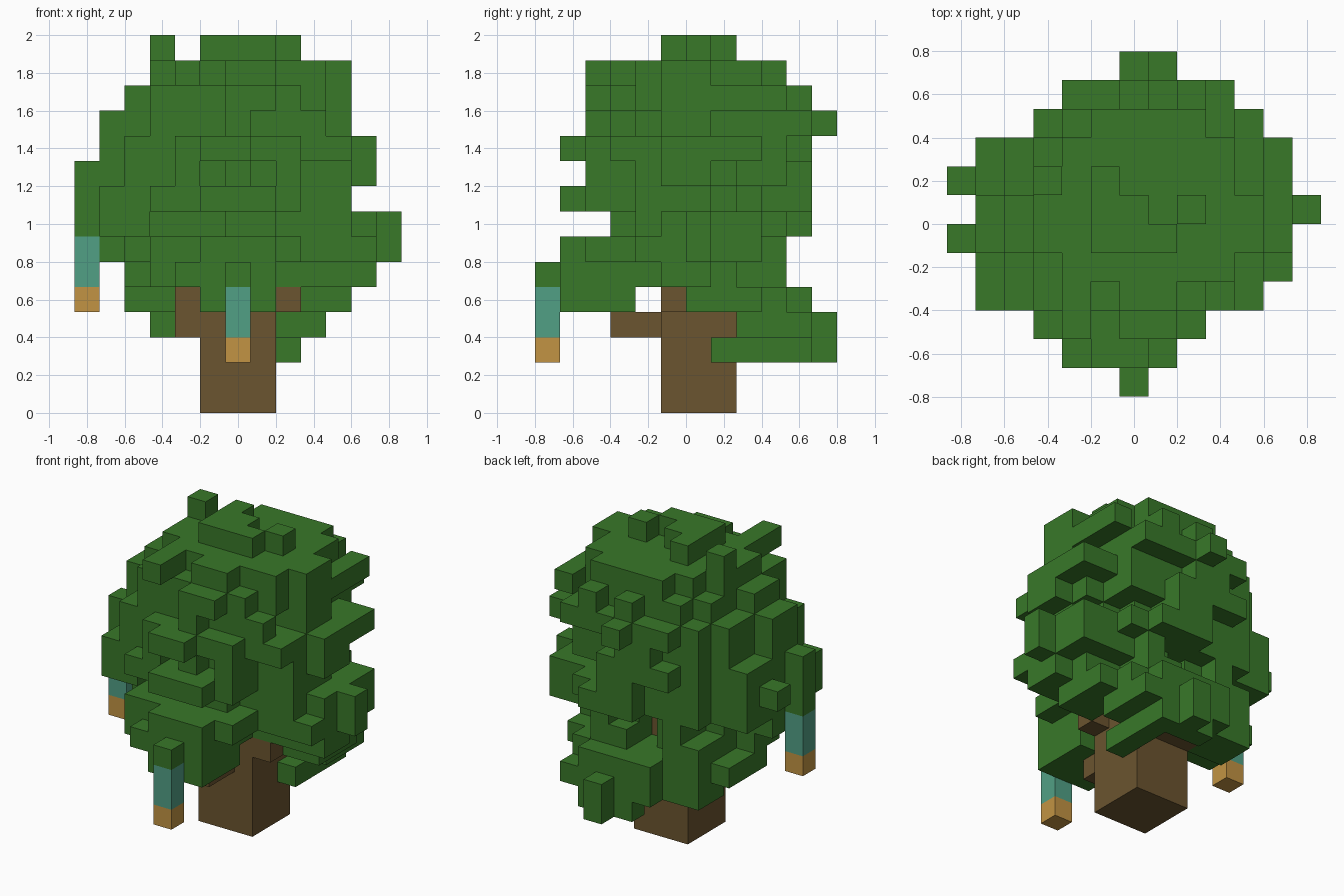
import bpy
import bmesh
import random
from mathutils import Vector

random.seed(7)
CELL = 2 / 15
ORIGIN = Vector((-6.5 * CELL, -6 * CELL, 0))

old = bpy.data.objects.get("Cube")
if old:
    bpy.data.objects.remove(old, do_unlink=True)


def make_material(name, colour):
    mat = bpy.data.materials.new(name)
    mat.use_nodes = True
    mat.diffuse_color = (*colour, 1)
    node = mat.node_tree.nodes["Principled BSDF"]
    node.inputs["Base Color"].default_value = (*colour, 1)
    return mat


leaf_green = make_material("leaf green", (0.040, 0.188, 0.022))
bark_brown = make_material("bark brown", (0.146, 0.089, 0.029))
lantern_teal = make_material("lantern teal", (0.083, 0.35, 0.235))
lantern_amber = make_material("lantern amber", (0.54, 0.295, 0.057))


def block(i, j, k):
    """Cells of a box; each argument is one index or a (first, last) pair."""
    spans = [a if isinstance(a, tuple) else (a, a) for a in (i, j, k)]
    ri, rj, rk = [range(a, b + 1) for a, b in spans]
    return {(x, y, z) for x in ri for y in rj for z in rk}


def build_cells(name, cells, mat, hidden=()):
    """Skin a set of cells with faces only where they are exposed."""
    bm = bmesh.new()
    corners = {}

    def vert(p):
        key = tuple(p)
        if key not in corners:
            corners[key] = bm.verts.new(ORIGIN + Vector(key) * CELL)
        return corners[key]

    for cell in sorted(cells):
        for axis in range(3):
            u, v = (axis + 1) % 3, (axis + 2) % 3
            for side in (0, 1):
                near = list(cell)
                near[axis] += 2 * side - 1
                if tuple(near) in cells or tuple(near) in hidden:
                    continue
                ring = []
                for du, dv in ((0, 0), (1, 0), (1, 1), (0, 1)):
                    p = list(cell)
                    p[axis] += side
                    p[u] += du
                    p[v] += dv
                    ring.append(vert(p))
                bm.faces.new(ring if side else ring[::-1])
    mesh = bpy.data.meshes.new(name)
    bm.to_mesh(mesh)
    bm.free()
    mesh.materials.append(mat)
    obj = bpy.data.objects.new(name, mesh)
    bpy.context.collection.objects.link(obj)
    return obj


# Plan outline of the crown: x span for each row from front to back
PLAN = [(6, 6), (4, 7), (3, 8), (1, 10), (1, 11), (0, 11),
        (1, 12), (0, 11), (1, 11), (3, 10), (4, 9), (6, 7)]

# Crown layers from the bottom up: x span, y span
FIRST_LAYER = 5
LAYERS = [((2, 11), (0, 9)), ((1, 12), (1, 9)), ((0, 12), (3, 10)),
          ((0, 10), (1, 10)), ((0, 11), (2, 10)), ((1, 11), (1, 10)),
          ((1, 10), (2, 11)), ((2, 10), (2, 10)), ((3, 10), (3, 9))]


def in_plan(cell):
    lo, hi = PLAN[cell[1]]
    return lo <= cell[0] <= hi


def crown_layer(xs, ys, k):
    """A ragged oval of cells, with a tip reaching each end of its spans."""
    cx, cy = sum(xs) / 2, sum(ys) / 2
    rx = (xs[1] - xs[0]) / 2 + 0.1
    ry = (ys[1] - ys[0]) / 2 + 0.1
    cells = set()
    for cell in sorted(block(xs, ys, k)):
        reach = ((cell[0] - cx) / rx) ** 2 + ((cell[1] - cy) / ry) ** 2
        if reach < 1 + random.uniform(-0.22, 0.22):
            cells.add(cell)
    return cells | block(xs, (5, 6), k) | block(6, ys, k)


# Trunk with short branches to each side, forward and back
trunk = block((5, 7), (5, 7), (0, 6))
trunk |= block(4, 5, (3, 4)) | block(8, 5, 4)
trunk |= block(6, (3, 4), 3) | block((5, 6), 8, 3)

# Hanging lanterns, each a teal body over an amber foot
teal = {"front": block(6, 0, (3, 4)), "side": block(0, 5, (5, 6))}
amber = {"front": block(6, 0, 2), "side": block(0, 5, 4)}

# Main crown
crown = set()
for n, (xs, ys) in enumerate(LAYERS):
    crown |= crown_layer(xs, ys, FIRST_LAYER + n)

# Openings that show the trunk and the side lantern
crown -= block((8, 11), (1, 4), 5) | block((9, 11), (1, 3), 6)
crown -= block(6, (8, 9), (5, 6)) | block(5, 9, (5, 6)) | block(4, 10, 7)
crown -= block((1, 2), (1, 4), 5) | block((1, 2), (1, 3), 6)

# Tufts on top and around the sides
crown |= block((5, 7), 5, 14) | block((5, 6), 6, 14) | block(5, 7, 14)
crown |= block(8, 6, 14) | block(3, 7, (13, 14)) | block(4, (2, 3), 13)
crown |= block((10, 11), 8, 10) | block((8, 9), (9, 10), 11)
crown |= block(8, (9, 10), 12) | block(10, (8, 9), 12)
crown |= block((10, 11), 8, (6, 7))
crown |= block((3, 4), 2, 8) | block(8, 2, 9) | block((1, 2), 3, 7)
crown |= block((1, 2), 8, 9) | block((4, 5), 10, 9)

# Low pads of leaves in front and behind
crown |= block((5, 7), (1, 3), 4) | block(4, (1, 2), 5)
crown |= block((3, 7), 3, 5) | block((4, 7), 2, 5)
crown |= block((2, 10), (7, 8), 4) | block((3, 9), 9, 4)
crown |= block((3, 4), (8, 9), 5)
crown |= block((5, 8), 10, 4) | block((2, 3), 6, 4) | block((9, 10), 6, 4)
crown |= block((3, 9), (8, 9), 3) | block((5, 9), 10, 3) | block(7, 11, (2, 3))
crown |= block(8, (7, 10), 2) | block((6, 7), 10, 2)

crown = {c for c in crown if in_plan(c)} - trunk
for part in (*teal.values(), *amber.values()):
    crown -= part

build_cells("leaf_crown", crown, leaf_green, trunk)
build_cells("trunk", trunk, bark_brown, crown)
for place in teal:
    build_cells(place + "_lantern_body", teal[place], lantern_teal,
                crown | amber[place])
    build_cells(place + "_lantern_foot", amber[place], lantern_amber,
                teal[place])
